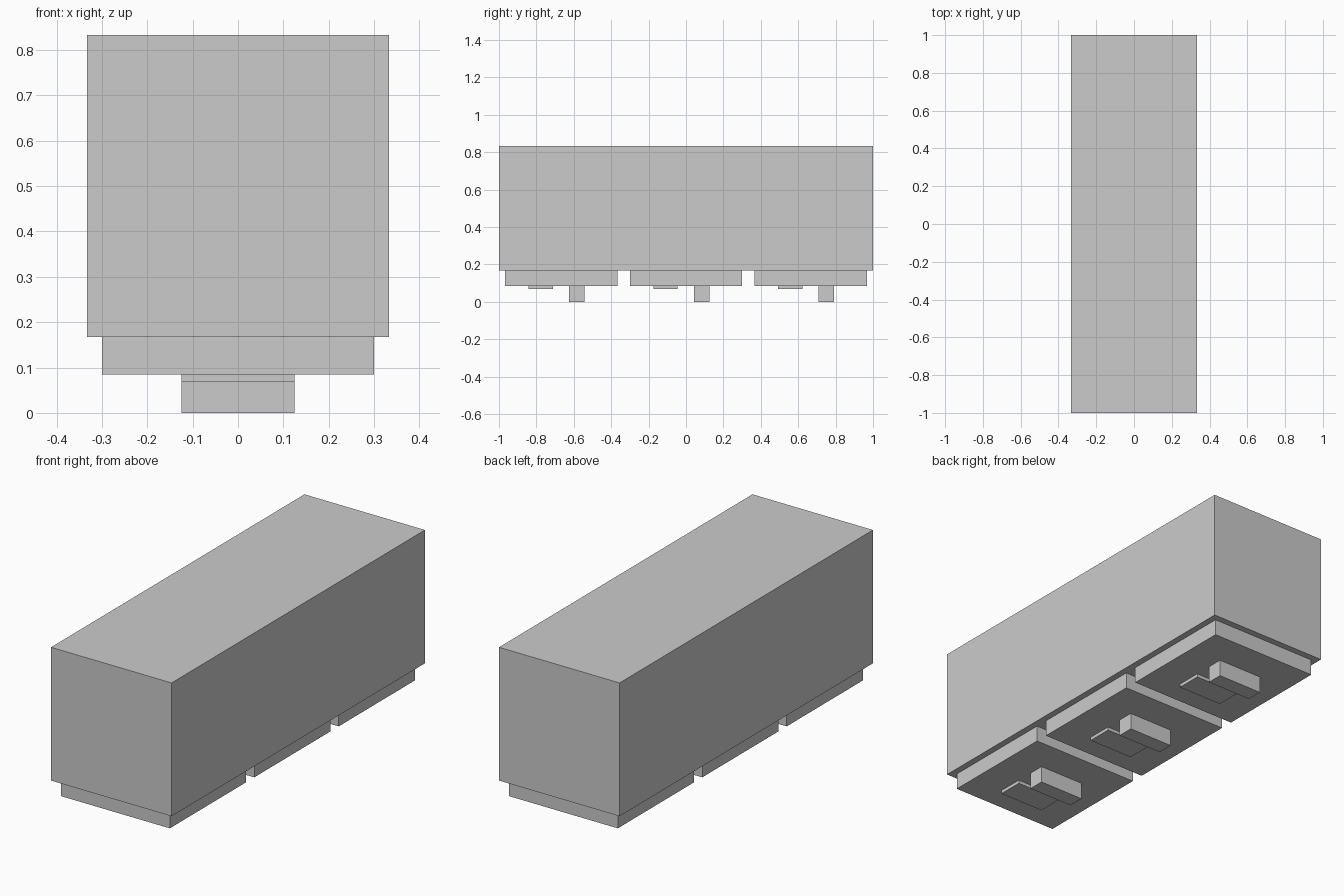
import bpy

if "Cube" in bpy.data.objects:
    bpy.data.objects.remove(bpy.data.objects["Cube"])


def box(name, x_half, y0, y1, z0, z1):
    """Axis-aligned box centred on x = 0."""
    bpy.ops.mesh.primitive_cube_add(size=1, location=(0, (y0 + y1) / 2, (z0 + z1) / 2))
    ob = bpy.context.object
    ob.name = name
    ob.scale = (2 * x_half, y1 - y0, z1 - z0)
    bpy.ops.object.transform_apply(location=False, rotation=False, scale=True)
    return ob


BODY_BOTTOM, FRONT_BOTTOM = 0.167, 0.085

# Cabinet body, lying with its drawers facing down
box("cabinet_body", 0.333, -1, 1, BODY_BOTTOM, 0.833)

# Three drawers, each with a front panel, a label plate and a handle
for i in range(3):
    y = (i - 1) * 2 / 3
    box(f"drawer_front_{i + 1}", 0.3, y - 0.3, y + 0.3, FRONT_BOTTOM, BODY_BOTTOM)
    box(f"label_plate_{i + 1}", 0.125, y - 0.175, y - 0.045, 0.068, FRONT_BOTTOM)
    box(f"drawer_handle_{i + 1}", 0.125, y + 0.042, y + 0.125, 0, FRONT_BOTTOM)
